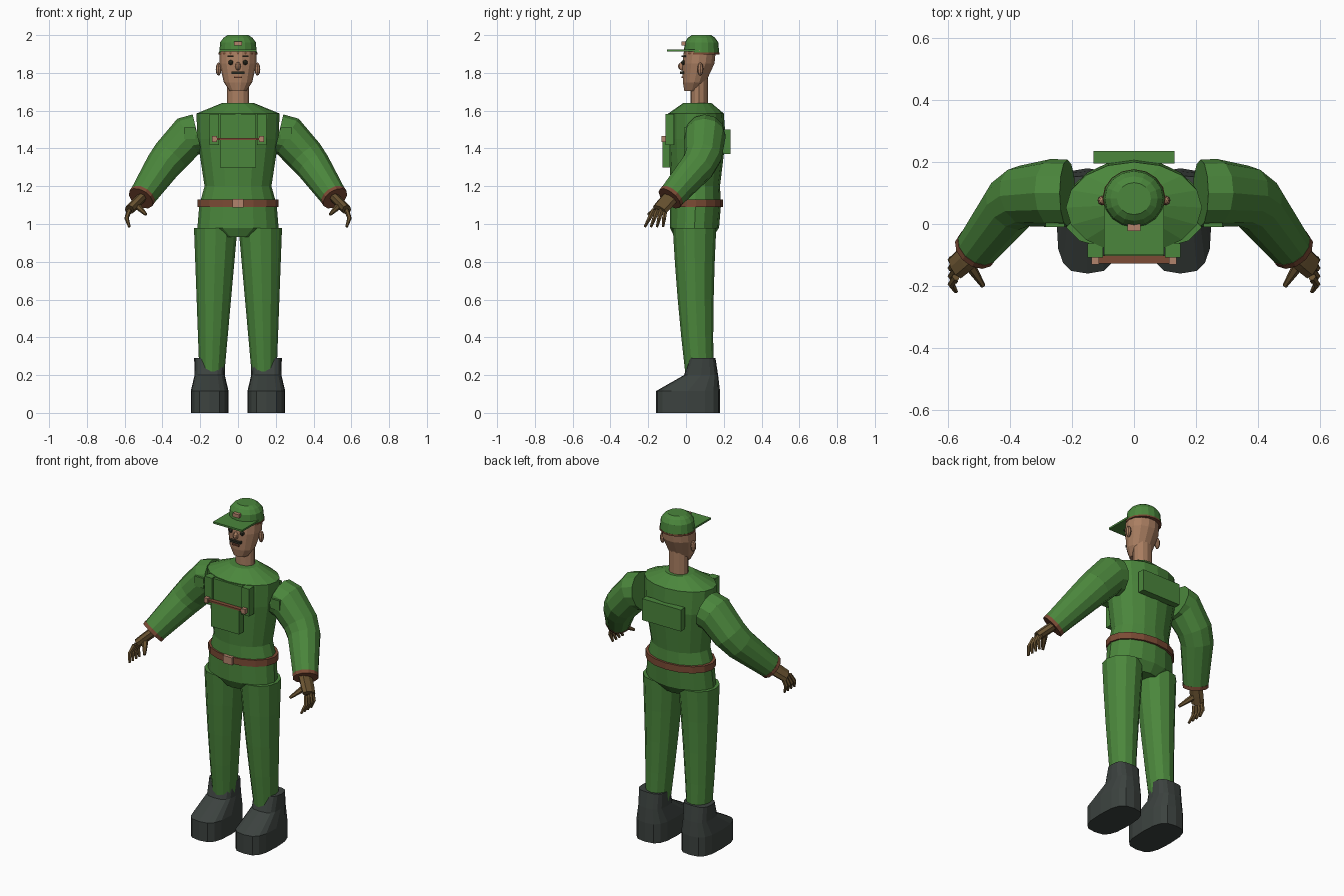
import bpy
import bmesh
from math import cos, sin, tau, copysign
from mathutils import Vector

cube = bpy.data.objects.get("Cube")
if cube:
    bpy.data.objects.remove(cube, do_unlink=True)


def material(name, red, green, blue):
    mat = bpy.data.materials.new(name)
    mat.use_nodes = True
    mat.diffuse_color = (red, green, blue, 1)
    shader = mat.node_tree.nodes["Principled BSDF"]
    shader.inputs["Base Color"].default_value = mat.diffuse_color
    return mat


cloth = material("uniform green", .07, .24, .045)
skin = material("skin", .4, .21, .12)
rubber = material("boot charcoal", .045, .055, .05)
suede = material("glove brown", .14, .085, .03)
leather = material("belt leather", .2, .07, .035)
copper = material("buckle copper", .45, .23, .15)
dark = material("dark hair", .025, .025, .015)


def finish(name, bm, mat, mirror):
    """Turn the bmesh into an object, with a twin across x when asked."""
    bmesh.ops.recalc_face_normals(bm, faces=bm.faces)
    mesh = bpy.data.meshes.new(name)
    bm.to_mesh(mesh)
    bm.free()
    mesh.materials.append(mat)
    part = bpy.data.objects.new(name, mesh)
    bpy.context.collection.objects.link(part)
    if mirror:
        part.modifiers.new("Mirror", 'MIRROR').use_mirror_merge = False


def skin_rings(name, rings, mat, mirror):
    """Join a row of equal rings and cap both ends."""
    bm = bmesh.new()
    loops = [[bm.verts.new(point) for point in ring] for ring in rings]
    for low, high in zip(loops, loops[1:]):
        for i in range(len(low)):
            bm.faces.new((low[i - 1], low[i], high[i], high[i - 1]))
    bm.faces.new(loops[0])
    bm.faces.new(loops[-1])
    finish(name, bm, mat, mirror)


def circle(sides, power=2):
    """Unit circle; a higher power squares it off."""
    def bend(value):
        return copysign(abs(value) ** (2 / power), value)
    return [(bend(cos(tau * i / sides)), bend(sin(tau * i / sides))) for i in range(sides)]


def loft(name, sections, mat, sides=16, power=2, mirror=False):
    """Each section is its centre x, y, z, then half width and half depth."""
    rings = [[(x + wide * c, y + deep * s, z) for c, s in circle(sides, power)]
             for x, y, z, wide, deep in sections]
    skin_rings(name, rings, mat, mirror)


def tube(name, path, radii, mat, sides=12, squash=1):
    """Mirrored tube whose rings bisect the bends of the path."""
    rings = []
    for i, (point, radius) in enumerate(zip(path, radii)):
        before = point - path[max(i - 1, 0)]
        after = path[min(i + 1, len(path) - 1)] - point
        along = before.normalized() + after.normalized()
        side = along.cross(Vector((0, 1, 0))).normalized()
        up = side.cross(along).normalized()
        rings.append([point + radius * (side * c * squash + up * s) for c, s in circle(sides)])
    skin_rings(name, rings, mat, True)


def solid(name, at, size, mat, mirror=False, ball=False):
    """Box or faceted ball, given by centre and full size."""
    bm = bmesh.new()
    if ball:
        bmesh.ops.create_uvsphere(bm, u_segments=8, v_segments=6, radius=.5)
    else:
        bmesh.ops.create_cube(bm, size=1)
    bmesh.ops.scale(bm, vec=size, verts=bm.verts)
    bmesh.ops.translate(bm, vec=at, verts=bm.verts)
    finish(name, bm, mat, mirror)


# Jacket from hip hem to collar
loft("jacket", [
    (0, .04, .93, .1, .1),
    (0, .045, .98, .215, .13),
    (0, .05, 1.1, .205, .135),
    (0, .05, 1.2, .177, .13),
    (0, .058, 1.45, .215, .152),
    (0, .053, 1.585, .22, .147),
    (0, .06, 1.64, .085, .075)], cloth)
belt_height = 1.11
loft("belt", [(0, .052, belt_height + edge, .214, .144) for edge in (-.02, .02)], leather)
solid("belt_buckle", (0, -.09, belt_height), (.06, .025, .045), copper)

# Trousers widen evenly upward while the shin leans back
steps = [i / 4 for i in range(5)]
loft("trouser_legs", [
    (.138 - .02 * t, .045 + .025 * (1 - t) ** 2, .22 + .76 * t, .067 + .048 * t, .075 + .04 * t)
    for t in steps], cloth, sides=12, mirror=True)

# Boots with a straight sole, sloping instep and upright shaft
loft("boots", [
    (.15, .01, 0, .1, .17),
    (.15, .01, .115, .1, .17),
    (.15, .08, .2, .08, .09),
    (.15, .088, .29, .082, .068)], rubber, power=3, mirror=True)

# Sleeves with a rounded elbow and leather cuffs
armpit = Vector((.215, .1, 1.475))
shoulder = Vector((.265, .1, 1.463))
elbow = Vector((.38, .088, 1.335))
wrist = Vector((.513, -.085, 1.137))
tube("sleeves", [armpit, shoulder, elbow.lerp(shoulder, .2), elbow.lerp(wrist, .15), wrist],
     [.108, .11, .1, .093, .07], cloth)
tube("cuffs", [wrist.lerp(elbow, .06), wrist.lerp(elbow, -.01)], [.073, .072], leather)
solid("sleeve_pockets", (.255, .01, 1.48), (.06, .04, .06), cloth, mirror=True)

# Gloves: palm, fanned fingers and thumb
knuckle = Vector((.575, -.14, 1.075))
palm = wrist.lerp(knuckle, .5)
tube("palms", [wrist, palm, knuckle], [.045, .045, .042], suede, sides=8, squash=.6)
for i, finger in enumerate(("index", "middle", "ring", "little")):
    fan = Vector((0, (i - 1.5) / 50, 0))
    base = knuckle + fan
    tip = base + fan * .6 + Vector((0, -.03, -.09))
    joint = base.lerp(tip, .5) + Vector((.015, 0, 0))
    tube(finger + "_fingers", [base, joint, tip], [.013, .012, .007], suede, sides=6)
thumb_tip = Vector((.487, -.2, 1.05))
tube("thumbs", [palm, palm.lerp(thumb_tip, .5), thumb_tip], [.02, .015, .008], suede, sides=6)

# Chest rig and back panel
strap = 1.45
solid("shoulder_straps", (.125, -.085, 1.5), (.05, .045, .165), cloth, mirror=True)
solid("chest_plate", (0, -.085, 1.515), (.19, .03, .13), cloth)
solid("chest_pouch", (0, -.105, 1.375), (.19, .04, .15), cloth)
solid("pouch_strap", (0, -.115, strap), (.25, .025, .01), leather)
solid("strap_buckles", (.125, -.115, strap), (.025, .03, .03), copper, mirror=True)
solid("back_panel", (0, .215, 1.435), (.26, .04, .13), cloth)

# Neck, head and ears
loft("neck", [(0, .07, z, .058, .046) for z in (1.62, 1.8)], skin, sides=12)
loft("head", [
    (0, .03, 1.705, .045, .04),
    (0, .044, 1.75, .075, .062),
    (0, .066, 1.85, .098, .087),
    (0, .074, 1.92, .097, .086)], skin, sides=14)
solid("ears", (.103, .076, 1.82), (.03, .032, .07), skin, mirror=True, ball=True)

# Face
solid("nose", (0, -.02, 1.835), (.03, .045, .045), skin, ball=True)
solid("eyes", (.038, -.013, 1.855), (.026, .026, .026), dark, mirror=True, ball=True)
solid("eyebrows", (.04, -.01, 1.888), (.032, .025, .008), dark, mirror=True)
solid("moustache", (0, -.02, 1.8), (.07, .025, .013), dark)
solid("lips", (0, -.015, 1.778), (.044, .02, .008), leather)

# Domed cap with band, flat visor and badge
dome = [(t, .1 - .045 * t ** 4) for t in (0, .6, .85, 1)]
loft("cap", [(0, .082, 1.905 + .095 * t, r, r * .94) for t, r in dome], cloth)
loft("cap_band", [(0, .082, z, .102, .095) for z in (1.898, 1.908)], leather)
solid("cap_visor", (0, -.02, 1.918), (.194, .16, .011), cloth)
solid("cap_badge", (0, -.01, 1.956), (.042, .025, .022), copper)
